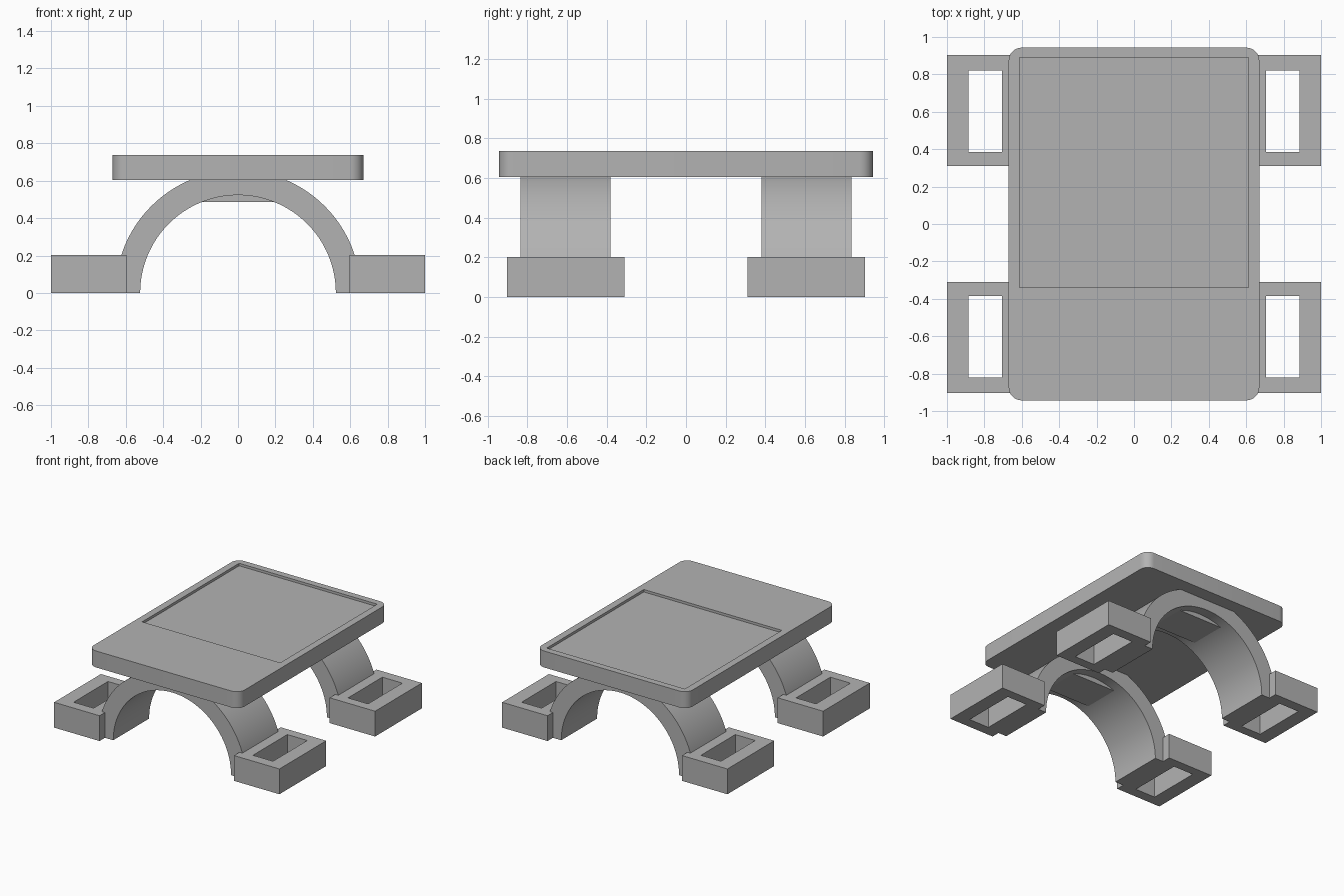
import bpy
import bmesh
from math import sin, cos, pi, sqrt, asin, radians

old = bpy.data.objects.get("Cube")
if old:
    bpy.data.objects.remove(old, do_unlink=True)

grey = bpy.data.materials.new("plain_grey")
grey.use_nodes = True
colour = (0.45, 0.45, 0.45, 1)
grey.diffuse_color = colour
grey.node_tree.nodes["Principled BSDF"].inputs["Base Color"].default_value = colour


def prism(name, outline, offset):
    """Extrude a flat outline of 3D points along an offset."""
    bm = bmesh.new()
    face = bm.faces.new([bm.verts.new(p) for p in outline])
    moved = bmesh.ops.extrude_face_region(bm, geom=[face])["geom"]
    verts = [g for g in moved if isinstance(g, bmesh.types.BMVert)]
    bmesh.ops.translate(bm, verts=verts, vec=offset)
    bmesh.ops.recalc_face_normals(bm, faces=bm.faces)
    mesh = bpy.data.meshes.new(name)
    bm.to_mesh(mesh)
    bm.free()
    mesh.materials.append(grey)
    obj = bpy.data.objects.new(name, mesh)
    bpy.context.collection.objects.link(obj)
    return obj


def box(name, x0, x1, y0, y1, z0, z1):
    return prism(name, [(x0, y0, z0), (x1, y0, z0), (x1, y1, z0), (x0, y1, z0)],
                 (0, 0, z1 - z0))


def activate(obj):
    bpy.ops.object.select_all(action='DESELECT')
    obj.select_set(True)
    bpy.context.view_layer.objects.active = obj


def cut(obj, cutter):
    cutter.hide_render = True
    mod = obj.modifiers.new("cut", 'BOOLEAN')
    mod.operation = 'DIFFERENCE'
    mod.solver = 'EXACT'
    mod.object = cutter
    activate(obj)
    bpy.ops.object.modifier_apply(modifier=mod.name)
    bpy.data.objects.remove(cutter, do_unlink=True)


def smooth(obj):
    activate(obj)
    bpy.ops.object.shade_smooth_by_angle(angle=radians(30))


def arc(radius, start, end, steps, y):
    angles = [start + (end - start) * i / steps for i in range(steps + 1)]
    return [(radius * cos(a), y, radius * sin(a)) for a in angles]


# Table top: rounded slab with a shallow recess towards the back
HALF_X, HALF_Y, CORNER, UNDER, TOP = 0.67, 0.943, 0.07, 0.605, 0.737
outline = []
for i, (sx, sy) in enumerate([(1, 1), (-1, 1), (-1, -1), (1, -1)]):
    for k in range(9):
        a = (i + k / 8) * pi / 2
        outline.append((sx * (HALF_X - CORNER) + CORNER * cos(a),
                        sy * (HALF_Y - CORNER) + CORNER * sin(a), UNDER))
top = prism("table_top", outline, (0, 0, TOP - UNDER))
cut(top, box("recess_cutter", -0.613, 0.613, -0.34, 0.89, TOP - 0.02, TOP + 0.1))
smooth(top)

# Arched legs, each with a flat-bottomed pad under the crown, and slotted feet
OUTER, INNER, PAD_Z = 0.656, 0.523, 0.485
for end, label in ((-1, "front"), (1, "back")):
    y0, y1 = sorted((end * 0.38, end * 0.835))
    arch = prism(label + "_arch",
                 arc(OUTER, 0, pi, 64, y0) + arc(INNER, pi, 0, 64, y0),
                 (0, y1 - y0, 0))
    smooth(arch)

    inset = 0.08
    a = asin(PAD_Z / (INNER + 0.01))
    prism(label + "_crown_pad", arc(INNER + 0.01, a, pi - a, 16, y0 + inset),
          (0, y1 - y0 - 2 * inset, 0))

    fy = sorted((end * 0.31, end * 0.903))
    hy = sorted((end * 0.385, end * 0.82))
    for side, hand in ((1, "left"), (-1, "right")):
        fx = sorted((side * 0.597, side * 1.0))
        hx = sorted((side * 0.707, side * 0.885))
        foot = box(f"{label}_{hand}_foot", *fx, *fy, 0, 0.203)
        cut(foot, box("slot_cutter", *hx, *hy, -0.1, 0.4))
